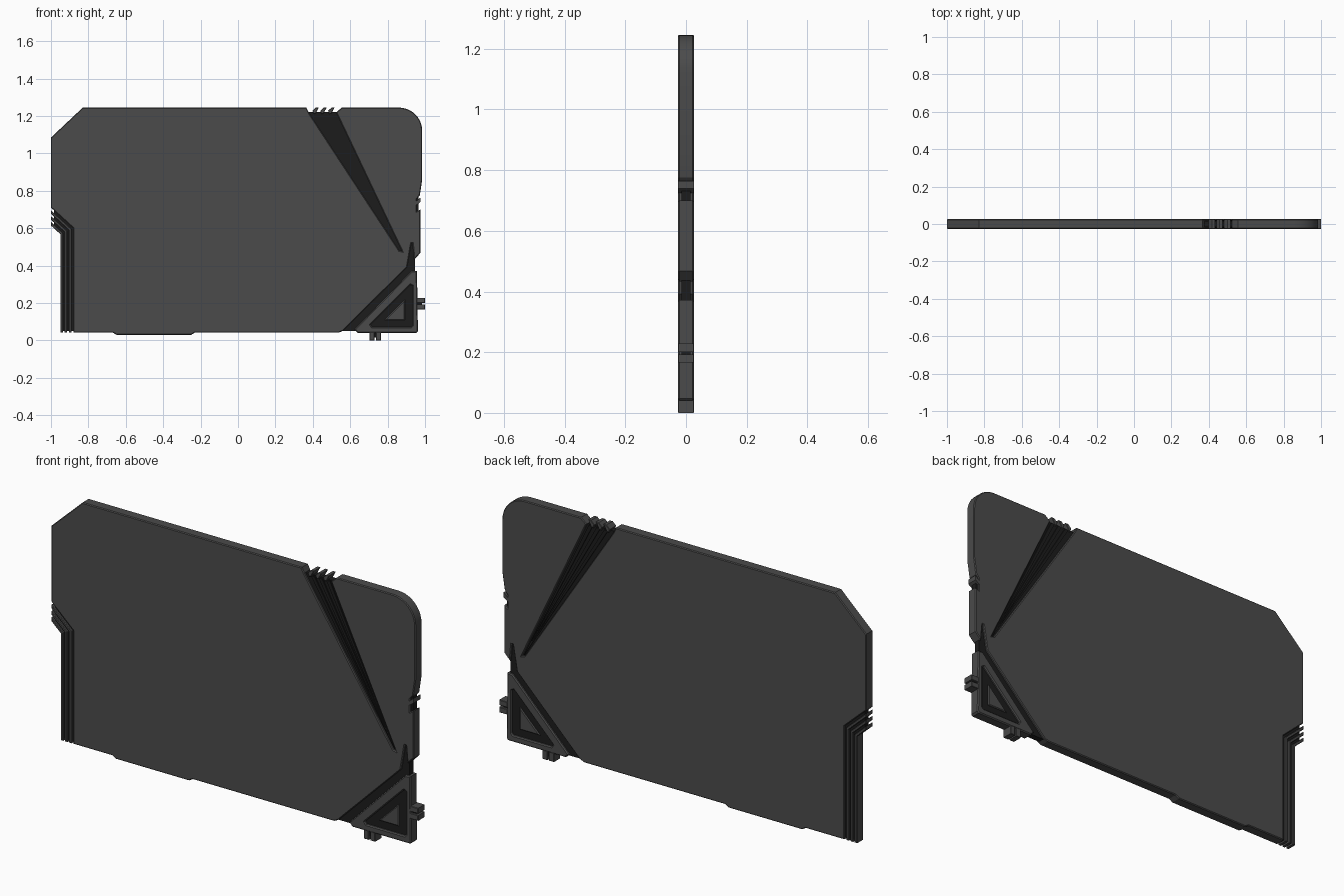
import bpy, bmesh
from math import sin, cos, radians, pi
from mathutils import Vector

if "Cube" in bpy.data.objects:
    bpy.data.objects.remove(bpy.data.objects["Cube"])

T = 0.026      # half thickness of the panel
CORE = 0.015   # half thickness of the recessed dark core


def material(name, v):
    m = bpy.data.materials.new(name)
    m.diffuse_color = (v, v, v, 1)
    m.use_nodes = True
    m.node_tree.nodes["Principled BSDF"].inputs["Base Color"].default_value = m.diffuse_color
    return m


GREY = material("panel_grey", 0.07)
DARK = material("recess_dark", 0.012)


def prism(name, pts, half=T, mat=GREY, bevel=0.0, hole=None):
    """Extrude an x-z outline along y, optionally with a matching hole outline."""
    bm = bmesh.new()
    n = len(pts)

    def loop(outline, y):
        return [bm.verts.new((x, y, z)) for x, z in outline]

    def walls(a, b):
        for i in range(len(a)):
            j = (i + 1) % len(a)
            bm.faces.new((a[i], a[j], b[j], b[i]))

    f, b = loop(pts, -half), loop(pts, half)
    walls(f, b)
    if hole:
        hf, hb = loop(hole, -half), loop(hole, half)
        walls(hf, hb)
        walls(f, hf)
        walls(b, hb)
    else:
        bm.faces.new(f)
        bm.faces.new(b)
    bmesh.ops.recalc_face_normals(bm, faces=bm.faces[:])
    if bevel:
        rim = [e for e in bm.edges
               if abs(e.verts[0].co.y - e.verts[1].co.y) < 1e-6
               and e.calc_face_angle(0) > 0.5]
        bmesh.ops.bevel(bm, geom=rim, offset=bevel, segments=1, profile=0.5,
                        affect='EDGES', clamp_overlap=False)
    me = bpy.data.meshes.new(name)
    bm.to_mesh(me)
    bm.free()
    me.materials.append(mat)
    ob = bpy.data.objects.new(name, me)
    bpy.context.collection.objects.link(ob)
    return ob


def cut_corners(tri, d):
    """Replace every corner by two points at distance d."""
    out = []
    v = [Vector(p) for p in tri]
    for i, p in enumerate(v):
        for q in (v[i - 1], v[(i + 1) % len(v)]):
            out.append(tuple(p + (q - p).normalized() * d))
    return out


# Main panel, with the wedge slot and the lower right corner cut away
arc = [(0.86 + 0.125 * sin(a), 1.12 + 0.125 * cos(a))
       for a in (pi / 2 * i / 10 for i in range(11))]
outline = ([(-1, 0.71), (-1, 1.085), (-0.83, 1.245), (0.365, 1.245), (0.38, 1.215),
            (0.862, 0.480), (0.878, 0.476), (0.525, 1.22), (0.555, 1.245)]
           + arc
           + [(0.985, 0.86), (0.972, 0.775), (0.955, 0.755), (0.955, 0.69), (0.975, 0.70),
              (0.975, 0.467), (0.942, 0.433), (0.934, 0.52), (0.926, 0.52), (0.904, 0.392),
              (0.562, 0.052), (0.54, 0.042), (-0.23, 0.042), (-0.25, 0.03), (-0.65, 0.03),
              (-0.67, 0.042), (-0.88, 0.042), (-0.88, 0.60)])
prism("main_panel", outline, bevel=0.004)

# Dark core seen in the wedge slot, its tapering rays and the teeth on the top edge
prism("wedge_core", [(0.36, 1.22), (0.555, 1.22), (0.89, 0.46), (0.85, 0.46)], CORE, DARK)
for i in range(3):
    x = 0.412 + 0.042 * i
    prism(f"wedge_ray_{i+1}", [(x, 1.215), (x + 0.02, 1.215), (0.871, 0.48), (0.869, 0.48)],
          0.021, DARK)
    prism(f"top_tooth_{i+1}", [(x - 0.014, 1.228), (x + 0.004, 1.245), (x + 0.02, 1.245),
                               (x + 0.004, 1.215), (x - 0.008, 1.21)], T, GREY, 0.002)

# Notch on the right edge
prism("edge_core", [(0.93, 0.66), (0.93, 0.84), (0.973, 0.83), (0.964, 0.75), (0.964, 0.66)],
      CORE, DARK)
prism("edge_tooth", [(0.95, 0.722), (0.95, 0.742), (0.976, 0.764), (0.976, 0.74)], T)

# Ribbed strips on the left edge


def bent_band(s0, s1, z0, x0):
    def path(s):
        return [(x0, 0.71 - 1.37 * s - 0.917 * (x0 + 1)),
                (-0.88 - s, 0.60 - 0.45 * s), (-0.88 - s, z0)]
    return path(s0) + path(s1)[::-1]


prism("strip_core", bent_band(-0.01, 0.064, 0.05, -0.985), CORE, DARK)
for i in range(3):
    s = 0.010 + 0.023 * i
    prism(f"left_strip_{i+1}", bent_band(s, s + 0.014, 0.042, -1), T, GREY, 0.003)

# Dark core of the diagonal groove
prism("diagonal_core", [(0.555, 0.05), (0.67, 0.05), (0.945, 0.32), (0.945, 0.45),
                        (0.932, 0.54), (0.88, 0.42)], CORE, DARK)

# Triangular corner plate with recessed ring and raised centre
outer = [(0.635, 0.042), (0.62, 0.055), (0.927, 0.37), (0.955, 0.37), (0.962, 0.362),
         (0.962, 0.05), (0.952, 0.04)]
inner_tri = [(0.698, 0.072), (0.934, 0.308), (0.934, 0.072)]
hole = cut_corners(inner_tri, 0.012)
frame_outer = [(0.64, 0.040), (0.622, 0.058), (0.930, 0.372), (0.957, 0.372),
               (0.962, 0.048), (0.954, 0.040)]
# order the hole to run beside the outer outline
hole = [(0.716, 0.072), (0.708, 0.084), (0.922, 0.298), (0.934, 0.292),
        (0.934, 0.080), (0.926, 0.072)]
prism("corner_frame", frame_outer, T, GREY, 0.005, hole)
prism("corner_recess", [(0.68, 0.06), (0.945, 0.325), (0.945, 0.06)], CORE, DARK)
prism("corner_centre", [(0.782, 0.108), (0.892, 0.218), (0.892, 0.108)], 0.021, GREY, 0.004)

# Paired clips on the outer sides of the corner plate
for i, a in enumerate((0.166, 0.201)):
    prism(f"side_clip_{i+1}", [(0.955, a), (1.0, a), (1.0, a + 0.027), (0.955, a + 0.027)],
          T, GREY, 0.002)
for i, a in enumerate((0.703, 0.738)):
    prism(f"bottom_clip_{i+1}", [(a, 0), (a + 0.027, 0), (a + 0.027, 0.045), (a, 0.045)],
          T, GREY, 0.002)
prism("side_clip_web", [(0.955, 0.18), (0.985, 0.18), (0.985, 0.21), (0.955, 0.21)], CORE, DARK)
prism("bottom_clip_web", [(0.72, 0.015), (0.75, 0.015), (0.75, 0.045), (0.72, 0.045)], CORE, DARK)

# Smooth the rounded corner only
panel = bpy.data.objects["main_panel"]
bpy.context.view_layer.objects.active = panel
panel.select_set(True)
bpy.ops.object.shade_smooth_by_angle(angle=radians(20))
